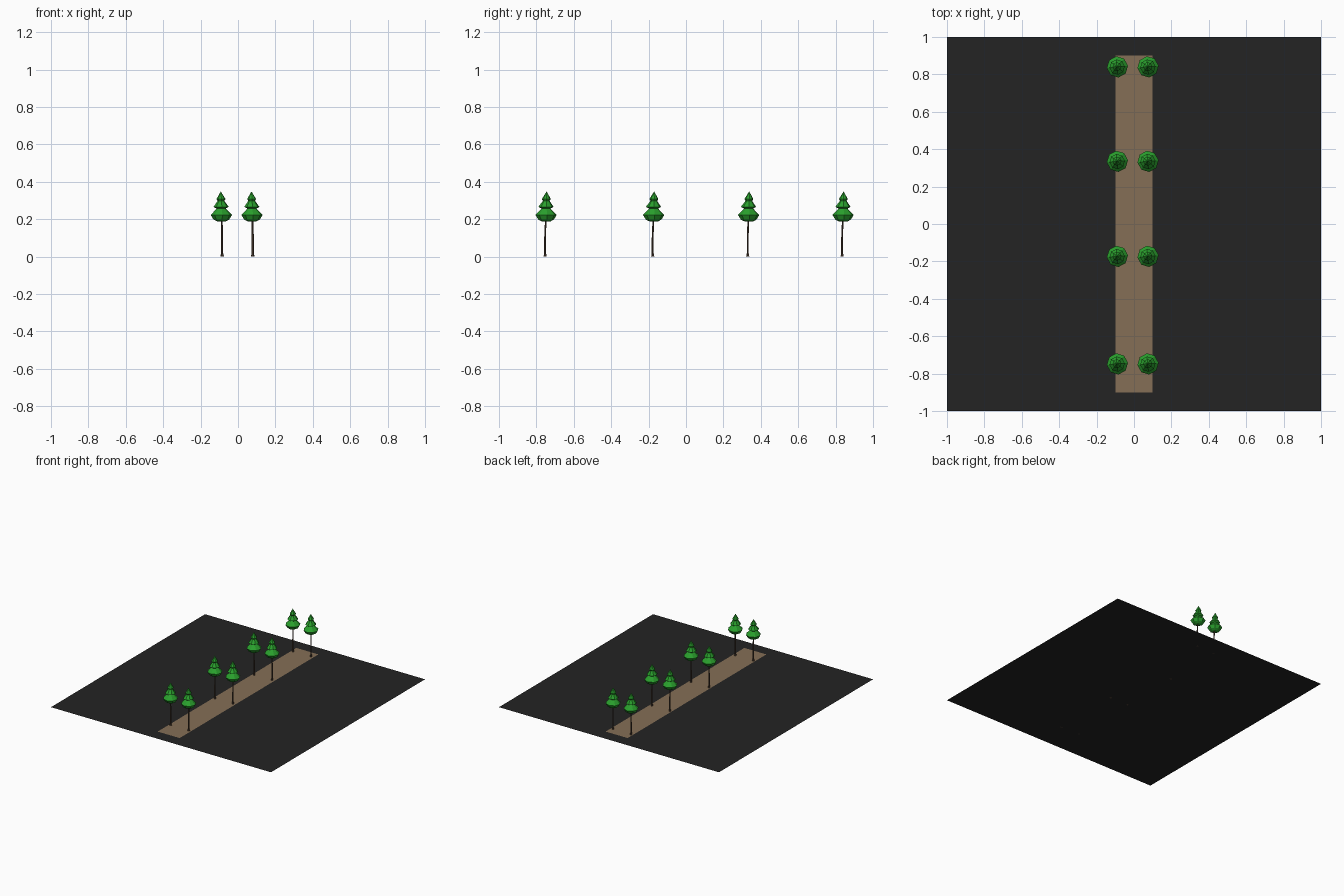
import bpy, bmesh, math

if "Cube" in bpy.data.objects:
    bpy.data.objects.remove(bpy.data.objects["Cube"])

def material(name, r, g, b):
    lin = [((c / 255 + 0.055) / 1.055) ** 2.4 for c in (r, g, b)]
    m = bpy.data.materials.new(name)
    m.diffuse_color = (*lin, 1)
    m.use_nodes = True
    m.node_tree.nodes["Principled BSDF"].inputs["Base Color"].default_value = m.diffuse_color
    return m

SOIL = material("dark ground", 35, 35, 35)
PATH = material("path brown", 133, 111, 86)
BARK = material("bark", 78, 62, 50)
LEAF = material("leaf green", 42, 160, 45)

def finish(bm, name, mat):
    bmesh.ops.recalc_face_normals(bm, faces=bm.faces)
    me = bpy.data.meshes.new(name)
    bm.to_mesh(me)
    bm.free()
    me.materials.append(mat)
    ob = bpy.data.objects.new(name, me)
    bpy.context.collection.objects.link(ob)
    return ob

def sheet(name, hx, hy, z, mat):
    bm = bmesh.new()
    bm.faces.new([bm.verts.new((x * hx, y * hy, z))
                  for x, y in ((-1, -1), (1, -1), (1, 1), (-1, 1))])
    return finish(bm, name, mat)

def lathe(name, rings, sides, mat, turn=0.0):
    """Flat-faced stack of rings: (radius, z, x shift, y shift)."""
    bm = bmesh.new()
    loops = []
    for r, z, dx, dy in rings:
        loops.append([bm.verts.new((dx + r * math.cos(turn + math.tau * i / sides),
                                    dy + r * math.sin(turn + math.tau * i / sides), z))
                      for i in range(sides)])
    for a, b in zip(loops, loops[1:]):
        for i in range(sides):
            j = (i + 1) % sides
            bm.faces.new((a[i], a[j], b[j], b[i]))
    bm.faces.new(loops[0])
    bm.faces.new(loops[-1])
    bmesh.ops.remove_doubles(bm, verts=bm.verts, dist=0.0002)
    return finish(bm, name, mat)

# Ground and path
sheet("ground", 1, 1, 0, SOIL)
sheet("path", 0.1, 0.9, 0.002, PATH)

# One tree: slightly leaning trunk and a three-tier crown
trunk = lathe("trunk", [(0.010, 0, 0, 0), (0.006, 0.018, 0, 0), (0.006, 0.10, 0, 0),
                        (0.004, 0.21, -0.002, 0.003)], 6, BARK)
crown = lathe("crown", [(0.022, 0.188, -0.004, 0.006), (0.042, 0.198, -0.004, 0.005),
                        (0.057, 0.223, -0.004, 0.005), (0.024, 0.257, -0.005, 0.005),
                        (0.041, 0.266, -0.005, 0.004), (0.018, 0.298, -0.006, 0.006),
                        (0.024, 0.308, -0.006, 0.006), (0.00001, 0.349, -0.007, 0.008)],
              8, LEAF, 0.1)

# Avenue: four pairs along the path
first = True
for x in (-0.085, 0.079):
    for y in (-0.753, -0.178, 0.330, 0.835):
        for part in (trunk, crown):
            ob = part if first else part.copy()
            if not first:
                bpy.context.collection.objects.link(ob)
            ob.location = (x, y, 0)
        first = False
